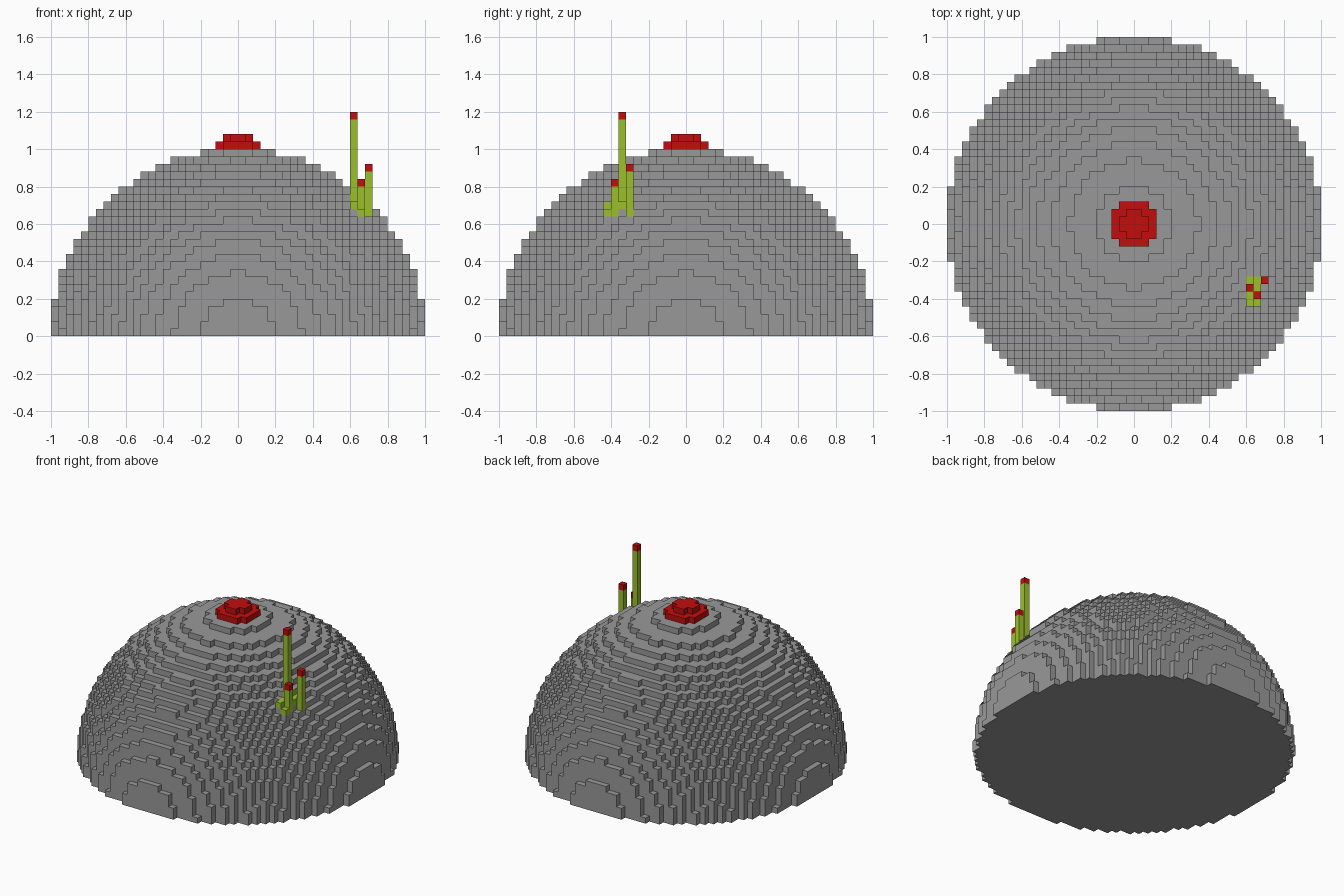
import bpy
import bmesh
from mathutils import Vector

cube = bpy.data.objects.get("Cube")
if cube:
    bpy.data.objects.remove(cube, do_unlink=True)

S = 0.04   # edge of one block
R = 25     # dome radius in blocks


def material(name, rgb):
    m = bpy.data.materials.new(name)
    m.use_nodes = True
    m.diffuse_color = (*rgb, 1)
    bsdf = next(n for n in m.node_tree.nodes if n.type == 'BSDF_PRINCIPLED')
    bsdf.inputs["Base Color"].default_value = (*rgb, 1)
    return m


GREY = material("stone grey", (0.318, 0.318, 0.318))
RED = material("bright red", (0.54, 0.004, 0.004))
GREEN = material("leaf green", (0.33, 0.53, 0.025))


def dome_height(i, j):
    """Number of blocks stacked in the dome at column i, j."""
    left = R * R - (i + 0.5) ** 2 - (j + 0.5) ** 2
    return sum((k + 0.5) ** 2 <= left for k in range(R))


def clipped_square(half, k):
    """One layer of blocks: a square without its four corners."""
    r = range(-half, half)
    ends = (-half, half - 1)
    return {(i, j, k) for i in r for j in r if not (i in ends and j in ends)}


# Dome: half a ball of blocks
span = range(-R, R)
dome = {(i, j, k) for i in span for j in span for k in range(dome_height(i, j))}

# Cap: two stacked layers on the summit
cap = clipped_square(3, R) | clipped_square(2, R + 1)

# Plant: a patch of low leaves with three stems, each ending in a red tip
leaves = {(i, j, dome_height(i, j)) for i in (15, 16) for j in range(-11, -7)}
tips = {"tall": (15, -9, 29), "short": (16, -10, 20), "middle": (17, -8, 22)}
stems = {n: {(i, j, k) for k in range(dome_height(i, j), top)}
         for n, (i, j, top) in tips.items()}
leaves -= set().union(*stems.values())

parts = [("dome", dome, GREY), ("summit_cap", cap, RED),
         ("plant_leaves", leaves, GREEN)]
for n, cell in tips.items():
    parts.append((n + "_stem", stems[n], GREEN))
    parts.append((n + "_stem_tip", {cell}, RED))
filled = set().union(*(cells for _, cells, _ in parts))


def build(name, cells, mat):
    """Make the outer skin of a set of blocks, leaving out covered sides."""
    bm = bmesh.new()
    verts = {}

    def vert(p):
        p = tuple(p)
        if p not in verts:
            verts[p] = bm.verts.new(Vector(p) * S)
        return verts[p]

    for c in sorted(cells):
        for axis in range(3):
            u, w = (axis + 1) % 3, (axis + 2) % 3
            for side in (0, 1):
                nb = list(c)
                nb[axis] += 2 * side - 1
                if tuple(nb) in filled:
                    continue
                ring = []
                for du, dw in ((0, 0), (1, 0), (1, 1), (0, 1)):
                    p = list(c)
                    p[axis] += side
                    p[u] += du
                    p[w] += dw
                    ring.append(vert(p))
                bm.faces.new(ring if side else ring[::-1])
    mesh = bpy.data.meshes.new(name)
    bm.to_mesh(mesh)
    bm.free()
    mesh.materials.append(mat)
    bpy.context.collection.objects.link(bpy.data.objects.new(name, mesh))


for part in parts:
    build(*part)
